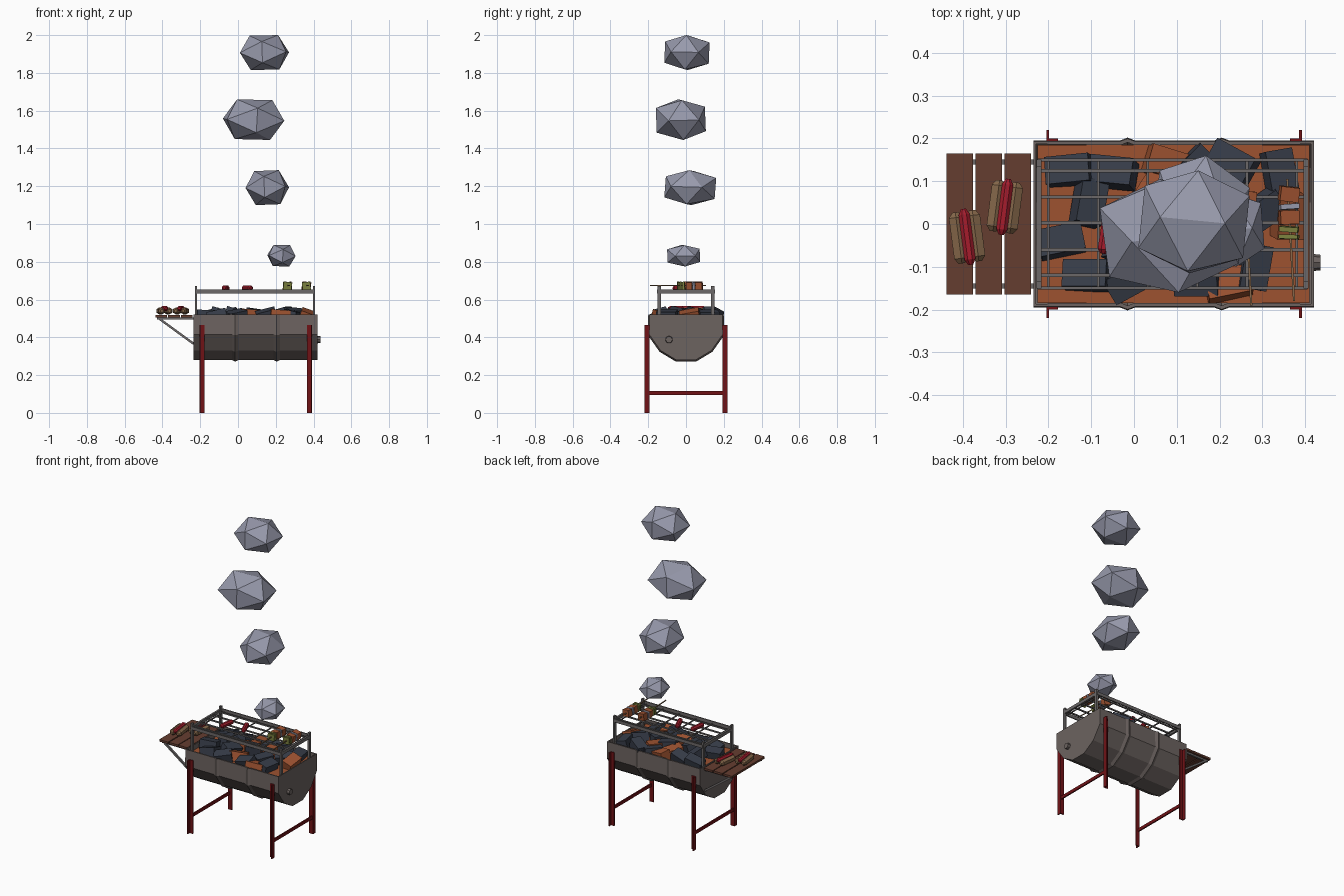
import bpy, bmesh, math, random
from mathutils import Vector, Matrix, Euler

random.seed(4)
cube = bpy.data.objects.get("Cube")
if cube:
    bpy.data.objects.remove(cube, do_unlink=True)


def material(name, r, g, b):
    m = bpy.data.materials.new(name)
    m.use_nodes = True
    m.diffuse_color = (r, g, b, 1)
    m.node_tree.nodes["Principled BSDF"].inputs["Base Color"].default_value = (r, g, b, 1)
    return m


STEEL = material("barrel steel", .15, .125, .117)
RED = material("dark red paint", .16, .006, .008)
COAL = material("coal", .037, .045, .065)
EMBER = material("ember orange", .34, .085, .03)
WOOD = material("wood", .13, .048, .03)
GRATE = material("grate steel", .15, .14, .14)
MEAT = material("sausage red", .38, .012, .025)
BUN = material("bun tan", .24, .14, .07)
GREEN = material("pepper green", .2, .22, .05)
SMOKE = material("smoke grey", .31, .32, .41)


def finish(name, bm, mat):
    bmesh.ops.recalc_face_normals(bm, faces=bm.faces[:])
    mesh = bpy.data.meshes.new(name)
    bm.to_mesh(mesh)
    bm.free()
    mesh.materials.append(mat)
    ob = bpy.data.objects.new(name, mesh)
    bpy.context.collection.objects.link(ob)
    return ob


def box(name, loc, size, mat, rot=(0, 0, 0)):
    bm = bmesh.new()
    m = Matrix.LocRotScale(Vector(loc), Euler(rot), Vector(size))
    bmesh.ops.create_cube(bm, size=1, matrix=m)
    return finish(name, bm, mat)


def bar(name, a, b, thick, mat):
    a, b = Vector(a), Vector(b)
    rot = (b - a).to_track_quat('X', 'Z').to_euler()
    return box(name, (a + b) / 2, ((b - a).length, thick, thick), mat, rot)


def loft(name, rings, mat, closed=True):
    """Skin matching rings of points and cap both ends."""
    bm = bmesh.new()
    rows = [[bm.verts.new(p) for p in ring] for ring in rings]
    n = len(rows[0])
    for r, s in zip(rows, rows[1:]):
        for i in range(n if closed else n - 1):
            j = (i + 1) % n
            bm.faces.new((r[i], r[j], s[j], s[i]))
    bm.faces.new(rows[0])
    bm.faces.new(rows[-1])
    return finish(name, bm, mat)


def spindle(name, loc, length, radius, turn, mat, sides=8):
    """Faceted sausage shape along y, turned about z."""
    m = Matrix.Translation(loc) @ Matrix.Rotation(turn, 4, 'Z')
    rings = []
    for t, f in ((-.5, .45), (-.4, 1), (.4, 1), (.5, .45)):
        angles = [math.tau * (i + .5) / sides for i in range(sides)]
        rings.append([m @ Vector((radius * f * math.cos(a), t * length,
                                  radius * f * math.sin(a))) for a in angles])
    return loft(name, rings, mat)


# Half barrel with two raised hoops
half = [(.193, .52), (.195, .415), (.135, .33), (.052, .28)]
profile = half + [(-y, z) for y, z in reversed(half)]
stations = [(-.235, 1)]
for hoop in (-.015, .205):
    stations += [(hoop - .018, 1), (hoop, 1.035), (hoop + .018, 1)]
stations.append((.42, 1))
rings = [[(x, y * s, .52 + (z - .52) * s) for y, z in profile] for x, s in stations]
barrel = loft("barrel", rings, STEEL, closed=False)
wall = barrel.modifiers.new("wall", 'SOLIDIFY')
wall.thickness = .009
wall.offset = -1

# Drain plug on the end
bm = bmesh.new()
bmesh.ops.create_cone(bm, cap_ends=True, segments=8, radius1=.02, radius2=.018, depth=.018,
                      matrix=Matrix.Translation((.427, -.09, .388)) @ Matrix.Rotation(math.pi / 2, 4, 'Y'))
finish("drain_plug", bm, STEEL)

# Angle iron legs and cross bars
for x, sx in ((-.205, 1), (.392, -1)):
    for sy in (1, -1):
        corner = [(0, .22), (0, .194), (.027, .194), (.027, .2), (.006, .2), (.006, .22)]
        loft("leg", [[(x + sx * u, sy * v, z) for u, v in corner] for z in (0, .465)], RED)
    box("leg_cross_bar", (x + sx * .008, 0, .105), (.008, .4, .02), RED)

# Glowing bed and loose lumps
box("ember_bed", (.0925, 0, .475), (.635, .37, .03), EMBER)
lumps = [(-.15, .125, .1), (-.05, .12, -.1), (-.105, .05, 1.4), (-.17, -.04, .2), (-.11, -.12, 0),
         (-.02, -.04, 1.2), (-.01, -.13, .5), (.1, .03, .3), (.15, -.13, 0), (.14, .13, .8),
         (.23, .145, -.5), (.34, .12, 1.75), (.3, .03, .6), (.28, -.1, 1.4), (.2, -.03, 1.1)]
glowing = [(.08, .14, -.3), (.06, -.08, .4), (.16, .07, .9), (.36, .02, 1.5), (.22, -.14, .2), (.04, .07, 1)]
for name, spots, mat in (("coal_lump", lumps, COAL), ("glowing_lump", glowing, EMBER)):
    for x, y, turn in spots:
        tilt = (random.uniform(-.35, .35), random.uniform(-.3, .3), turn)
        box(name, (x, y, random.uniform(.505, .522)), (.105, .065, .06), mat, tilt)

# Cooking grate on four posts
for x in (-.222, .402):
    for y in (-.142, .142):
        box("grate_post", (x, y, .578), (.012, .018, .185), GRATE)
    box("grate_end_bar", (x, 0, .643), (.012, .3, .02), GRATE)
for y in (-.15, .15):
    box("grate_side_bar", (.09, y, .643), (.63, .007, .02), GRATE)
for y in (-.12, -.06, .003, .063, .124):
    bar("grate_rod", (-.222, y, .642), (.402, y, .642), .008, GRATE)
for i in range(6):
    x = -.2 + i * .116
    bar("grate_cross_rod", (x, -.15, .638), (x, .15, .638), .006, GRATE)

# Side table with brackets
for x in (-.407, -.339, -.272):
    box("table_plank", (x, 0, .511), (.062, .33, .013), WOOD)
for y in (-.145, .145):
    bar("table_rail", (-.43, y, .5), (-.235, y, .5), .012, GRATE)
    bar("table_strut", (-.415, y, .497), (-.235, y, .366), .012, GRATE)

# Filled buns on the table
for x, y, turn in ((-.39, -.03, .13), (-.302, .04, -.13)):
    for side in (-1, 1):
        offset = Matrix.Rotation(turn, 3, 'Z') @ Vector((side * .02, 0, 0))
        spindle("bun_half", Vector((x, y, .54)) + offset, .12, .019, turn, BUN, 6)
    spindle("bun_sausage", (x, y, .553), .132, .014, turn, MEAT)

# Sausages on the grate
for x, y, turn in ((-.065, -.02, -.15), (.05, .0, .4)):
    spindle("grilled_sausage", (x, y, .661), .1, .015, turn, MEAT)

# Skewers with food chunks
for x, y in ((.262, .0), (.362, .01)):
    bar("skewer", (x + .012, y - .19, .675), (x - .004, y + .095, .675), .005, BUN)
    chunks = [(.06, EMBER, .034), (.03, SMOKE, .012), (.005, EMBER, .032),
              (-.022, GREEN, .012), (-.04, GREEN, .01)]
    for dy, mat, depth in chunks:
        box("skewer_chunk", (x, y + dy, .672), (.044, depth, .042), mat,
            (random.uniform(-.1, .1), random.uniform(-.15, .15), random.uniform(-.12, .12)))

# Smoke puffs: squashed twenty-sided lumps fitted to a low and a high corner
phi = (1 + math.sqrt(5)) / 2
puffs = [((.155, -.1, .775), (.305, .075, .89), .1), ((.04, -.115, 1.1), (.27, .16, 1.285), -.15),
         ((-.08, -.16, 1.445), (.245, .105, 1.66), .12), ((.01, -.115, 1.815), (.27, .125, 2), -.1)]
for low, high, turn in puffs:
    spin = Euler((turn * .3, turn * .3, turn)).to_matrix()
    pts = []
    for a in (-1, 1):
        for b in (-phi, phi):
            pts += [spin @ Vector(p) for p in ((a, 0, b), (b, a, 0), (0, b, a))]
    bm = bmesh.new()
    for p in pts:
        fitted = []
        for k in range(3):
            reach = max(q[k] for q in pts)
            fitted.append((low[k] + high[k]) / 2 + p[k] / reach * (high[k] - low[k]) / 2)
        bm.verts.new(fitted)
    bmesh.ops.convex_hull(bm, input=bm.verts[:])
    finish("smoke_puff", bm, SMOKE)
